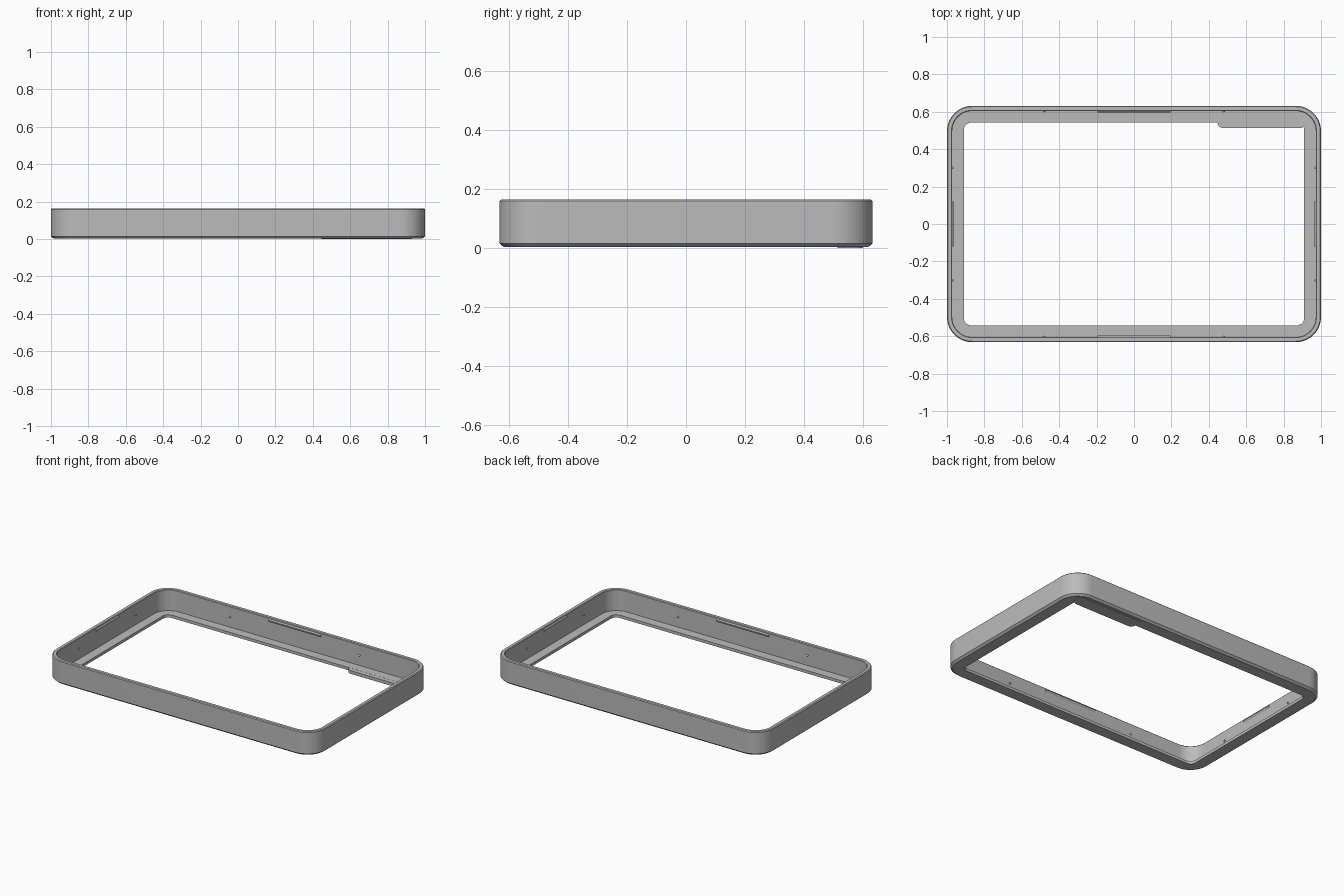
import bpy, bmesh, math
from mathutils import Matrix, Vector

cube = bpy.data.objects.get("Cube")
if cube:
    bpy.data.objects.remove(cube)

grey = bpy.data.materials.new("plain_grey")
grey.use_nodes = True
colour = (0.5, 0.5, 0.5, 1)
grey.diffuse_color = colour
grey.node_tree.nodes["Principled BSDF"].inputs["Base Color"].default_value = colour


def finish(name, bm):
    """Turn a bmesh into a shaded, coloured object."""
    bmesh.ops.recalc_face_normals(bm, faces=bm.faces[:])
    mesh = bpy.data.meshes.new(name)
    bm.to_mesh(mesh)
    bm.free()
    mesh.materials.append(grey)
    obj = bpy.data.objects.new(name, mesh)
    bpy.context.collection.objects.link(obj)
    bpy.ops.object.select_all(action='DESELECT')
    obj.select_set(True)
    bpy.context.view_layer.objects.active = obj
    bpy.ops.object.shade_smooth_by_angle(angle=math.radians(30))
    return obj


def arc(cx, cy, r, start, end, steps=10):
    return [(cx + r * math.cos(math.radians(start + (end - start) * i / steps)),
             cy + r * math.sin(math.radians(start + (end - start) * i / steps)))
            for i in range(steps + 1)]


def rounded_rect(hx, hy, r):
    points = []
    for k, (sx, sy) in enumerate([(1, 1), (-1, 1), (-1, -1), (1, -1)]):
        points += arc(sx * (hx - r), sy * (hy - r), r, 90 * k, 90 * k + 90)
    return points


def prism(name, outline, direction):
    """Extrude a closed outline of 3D points."""
    bm = bmesh.new()
    face = bm.faces.new([bm.verts.new(p) for p in outline])
    moved = bmesh.ops.extrude_face_region(bm, geom=[face])["geom"]
    bmesh.ops.translate(bm, vec=direction,
                        verts=[v for v in moved if isinstance(v, bmesh.types.BMVert)])
    return finish(name, bm)


# Frame: closed wall and lip section swept around a rounded rectangle
HX, HY, TOP, LIP = 1.0, 0.632, 0.163, 0.022
WALL = 0.028
section = [  # half width, half depth, corner radius, height
    (HX - 0.014, HY - 0.014, 0.121, 0.003),
    (HX, HY, 0.135, 0.015),
    (HX, HY, 0.135, TOP - 0.005),
    (HX - 0.005, HY - 0.005, 0.13, TOP),
    (HX - WALL + 0.004, HY - WALL + 0.004, 0.111, TOP),
    (HX - WALL, HY - WALL, 0.107, TOP - 0.004),
    (HX - WALL, HY - WALL, 0.107, LIP),
    (0.91, 0.542, 0.04, LIP),
    (0.91, 0.542, 0.04, 0.003),
]
bm = bmesh.new()
rings = [[bm.verts.new((x, y, z)) for x, y in rounded_rect(hx, hy, r)]
         for hx, hy, r, z in section]
for a, b in zip(rings, rings[1:] + rings[:1]):
    for i in range(len(a)):
        j = (i + 1) % len(a)
        bm.faces.new((a[i], a[j], b[j], b[i]))
finish("frame", bm)

# Widened lip at the back left corner, slightly proud of the underside
tab = [(0.93, 0.6), (0.447, 0.6), (0.447, 0.545)]
tab += arc(0.477, 0.543, 0.03, 180, 270, 6)
tab += arc(0.89, 0.533, 0.02, 270, 360, 6) + [(0.93, 0.533)]
prism("lip_tab", [(x, y, 0) for x, y in tab], Vector((0, 0, LIP - 0.0005)))

# Snap ridges near the top and small round bumps on each inner wall
walls = [("front", HY, 180, 0.195, 0.48), ("back", HY, 0, 0.195, 0.48),
         ("left", HX, -90, 0.12, 0.3), ("right", HX, 90, 0.12, 0.3)]
for side, reach, angle, half, spread in walls:
    turn = Matrix.Rotation(math.radians(angle), 4, 'Z')
    inner = reach - WALL
    ridge = [(inner + 0.005, 0.134), (inner, 0.134), (inner - 0.007, 0.145),
             (inner - 0.007, 0.149), (inner, 0.156), (inner + 0.005, 0.156)]
    prism(side + "_snap_ridge", [turn @ Vector((-half, y, z)) for y, z in ridge],
          turn @ Vector((2 * half, 0, 0)))
    bm = bmesh.new()
    for x in (-spread, spread):
        bmesh.ops.create_uvsphere(bm, u_segments=12, v_segments=8, radius=0.007,
                                  matrix=turn @ Matrix.Translation((x, inner, 0.09)))
    finish(side + "_bumps", bm)
